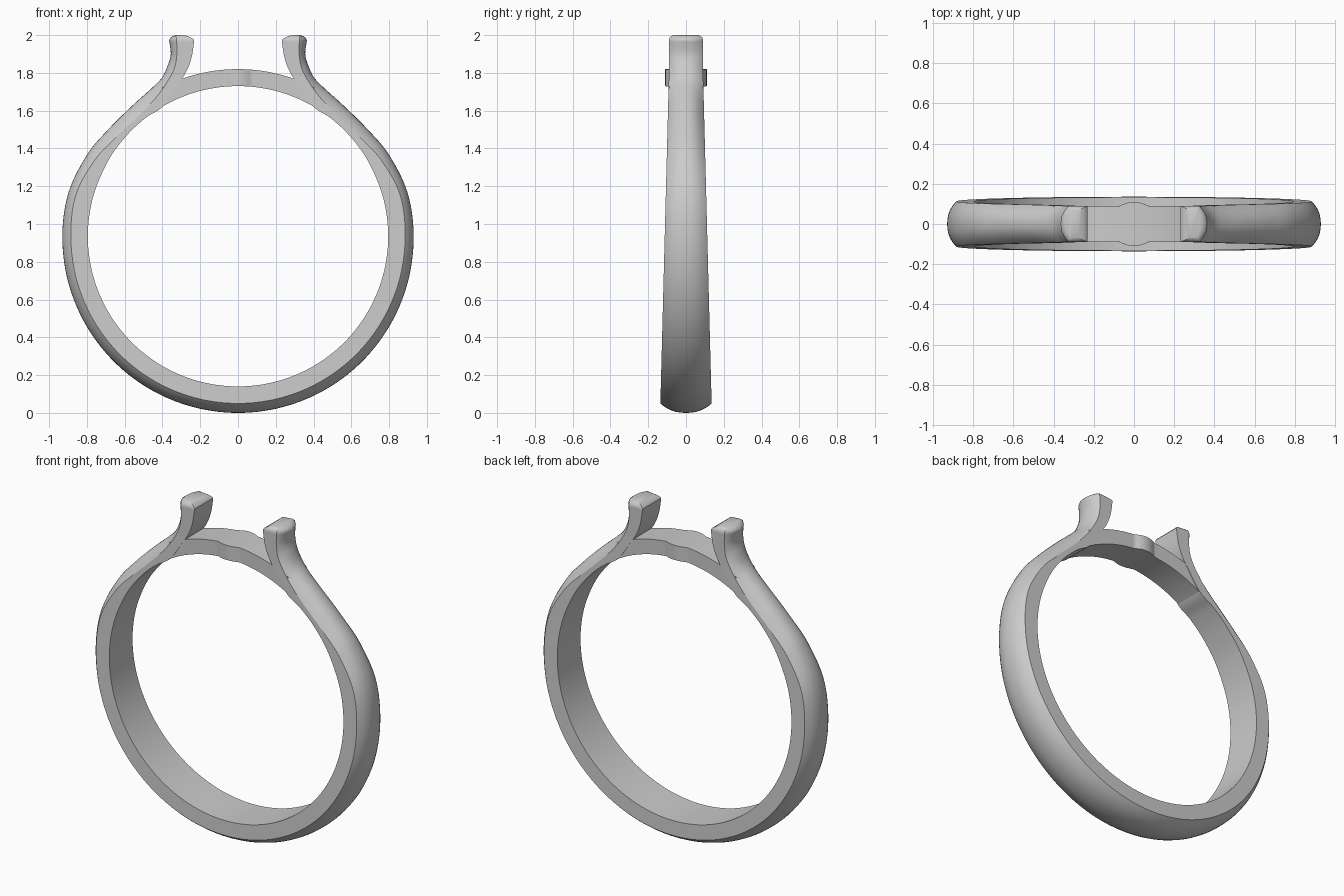
import bpy, bmesh, math
from mathutils import Vector

if "Cube" in bpy.data.objects:
    bpy.data.objects.remove(bpy.data.objects["Cube"])

CZ, RI = 0.935, 0.795          # centre height and radius of the finger hole
DOME = 14                      # segments over the rounded outside


def half_width(z):
    return 0.137 - 0.026 * max(0.0, min(z, 1.78))


def polar(r, deg, cz=CZ):
    a = math.radians(deg)
    return (r * math.cos(a), cz + r * math.sin(a))


def loft(name, rings):
    bm = bmesh.new()
    rows = [[bm.verts.new(p) for p in ring] for ring in rings]
    n = len(rows[0])
    for a, b in zip(rows, rows[1:]):
        for i in range(n):
            bm.faces.new((a[i], a[(i + 1) % n], b[(i + 1) % n], b[i]))
    return bm, rows


def finish(name, bm):
    bmesh.ops.recalc_face_normals(bm, faces=bm.faces)
    me = bpy.data.meshes.new(name)
    bm.to_mesh(me)
    bm.free()
    ob = bpy.data.objects.new(name, me)
    bpy.context.collection.objects.link(ob)
    bpy.ops.object.select_all(action='DESELECT')
    ob.select_set(True)
    bpy.context.view_layer.objects.active = ob
    bpy.ops.object.shade_smooth_by_angle(angle=math.radians(32))
    return ob


def catmull(keys, steps):
    out = []
    for i in range(1, len(keys) - 2):
        p0, p1, p2, p3 = (Vector(k) for k in keys[i - 1:i + 3])
        for s in range(steps):
            t = s / steps
            out.append(0.5 * (2 * p1 + (p2 - p0) * t + (2 * p0 - 5 * p1 + 4 * p2 - p3) * t * t
                              + (3 * p1 - p0 - 3 * p2 + p3) * t ** 3))
    out.append(Vector(keys[-2]))
    return out


# Shank: stations of inner edge, side crease and outer crown, bottom to prong
keys = [polar(RI, a) + polar(0.885, a) + polar(0.93, a, 0.93) for a in range(-105, 1, 15)]
shoulder = [(15, .858, 1.155, .898, 1.165), (30, .757, 1.34, .797, 1.37),
            (42, .64, 1.465, .678, 1.51), (52, .525, 1.575, .558, 1.628),
            (60, .43, 1.675, .458, 1.718)]
keys += [polar(RI, s[0]) + s[1:] for s in shoulder]
keys += [(.31, 1.75, .373, 1.755, .403, 1.775), (.272, 1.81, .337, 1.825, .372, 1.84),
         (.245, 1.885, .324, 1.895, .356, 1.90), (.232, 1.972, .325, 1.972, .365, 1.972)]
keys.append(keys[-1])
stations = [(tuple(k), 1.0) for k in catmull(keys, 7)]
# Rounded prong tip
stations += [((.237, 1.98, .325, 1.985, .359, 1.985), .96),
             ((.255, 1.99, .32, 1.995, .345, 1.995), .87),
             ((.275, 1.998, .312, 2.0, .328, 2.0), .74)]


def shank_ring(st):
    (ix, iz, cx, cz, ox, oz), k = st
    wi, wc = half_width(iz) * k, half_width(cz) * k
    ring = [(ix, wi, iz), (ix, -wi, iz)]
    for j in range(DOME + 1):
        s = math.sin(math.pi * (j / DOME - 0.5))
        h = 1 - abs(s) ** 2.4
        ring.append((cx + (ox - cx) * h, wc * s, cz + (oz - cz) * h))
    return ring


bm, rows = loft("shank", [shank_ring(s) for s in stations])
for v in rows[0]:
    v.co.x = 0
bm.faces.new(rows[-1])
shank = finish("ring_shank", bm)
mir = shank.modifiers.new("Mirror", 'MIRROR')
mir.use_axis[0] = True

# Bridge under the setting, with a small bulge on each side
rings = []
N = 80
for i in range(N + 1):
    t = 2 * i / N - 1
    ix, iz = polar(RI, 90 - 31 * t)
    ox, oz = polar(0.885, 90 - 27 * t)

    def w(x):
        return min(half_width(1.78), 0.0935) + 0.02 * max(0, 1 - (x / 0.07) ** 2) - 0.0007
    rings.append([(ix, w(ix), iz), (ix, -w(ix), iz), (ox, -w(ox), oz), (ox, w(ox), oz)])
bm, rows = loft("bridge", rings)
bm.faces.new(rows[0])
bm.faces.new(rows[-1])
finish("top_bridge", bm)
